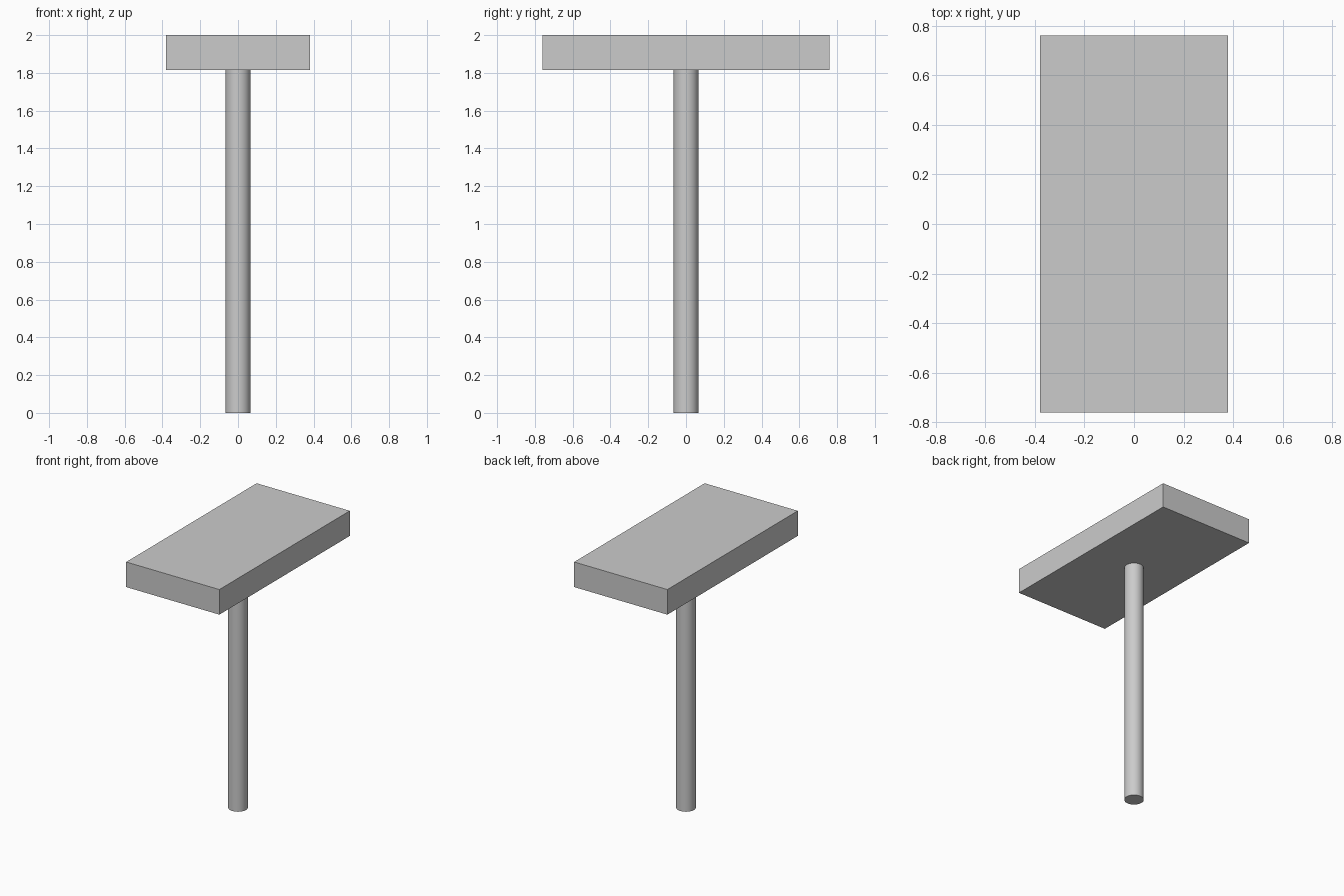
import bpy

if "Cube" in bpy.data.objects:
    bpy.data.objects.remove(bpy.data.objects["Cube"])

TOP, UNDERSIDE = 2.0, 1.815
POST_RADIUS = 0.066

# Rectangular slab on top
bpy.ops.mesh.primitive_cube_add(size=1, location=(0, 0, (TOP + UNDERSIDE) / 2))
slab = bpy.context.object
slab.name = "top_slab"
slab.scale = (0.76, 1.52, TOP - UNDERSIDE)
bpy.ops.object.transform_apply(location=False, rotation=False, scale=True)

# Round post from the ground to the slab's underside
bpy.ops.mesh.primitive_cylinder_add(vertices=32, radius=POST_RADIUS, depth=UNDERSIDE,
                                    location=(0, 0, UNDERSIDE / 2))
post = bpy.context.object
post.name = "post"
bpy.ops.object.shade_smooth_by_angle()
